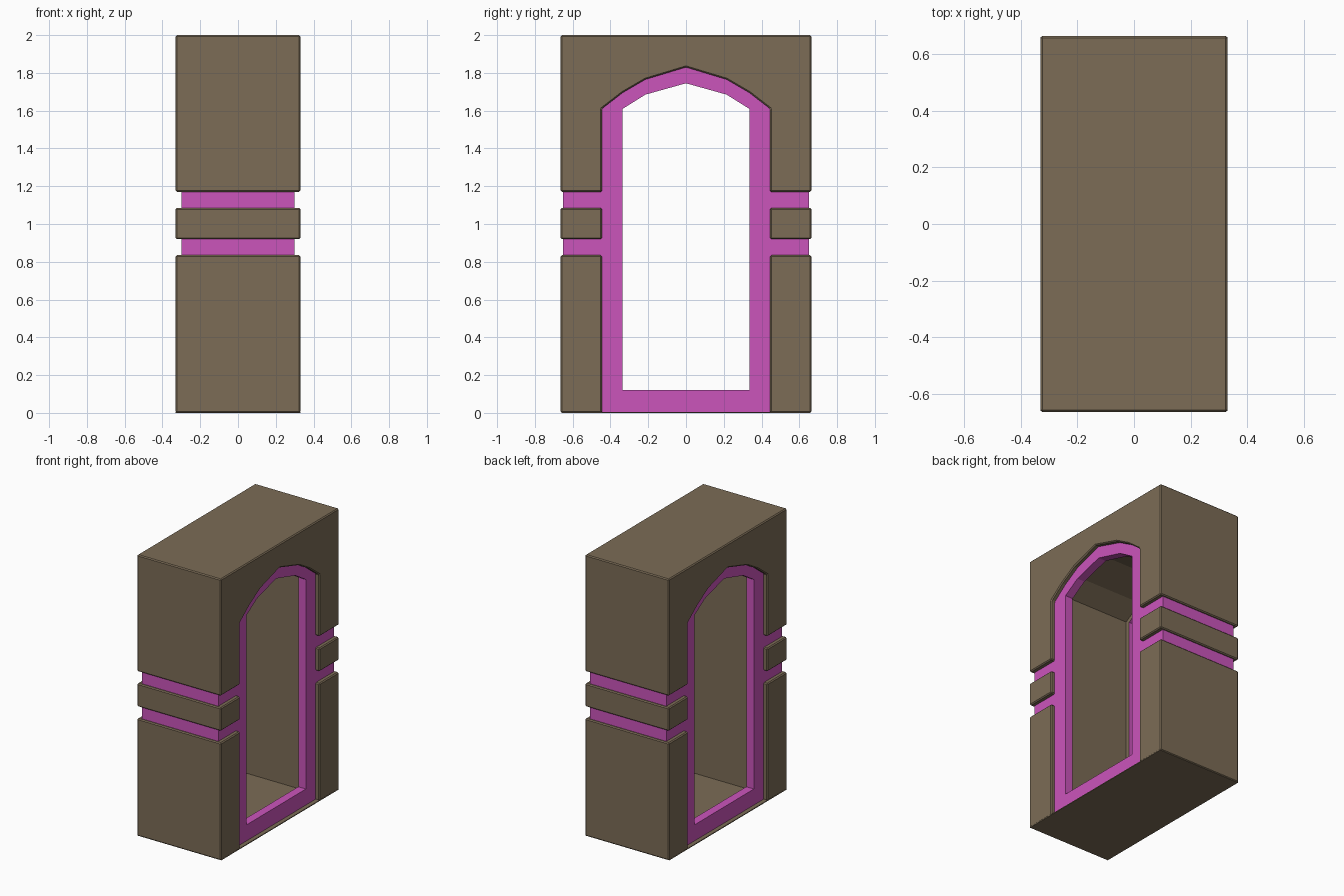
import bpy, bmesh, math

cube = bpy.data.objects.get("Cube")
if cube:
    bpy.data.objects.remove(cube, do_unlink=True)


def material(name, rgb):
    m = bpy.data.materials.new(name)
    m.use_nodes = True
    m.diffuse_color = (*rgb, 1)
    m.node_tree.nodes["Principled BSDF"].inputs["Base Color"].default_value = (*rgb, 1)
    return m


brown = material("stone_brown", (0.2, 0.15, 0.093))
pink = material("bright_pink", (0.6, 0.09, 0.5))


def finish(name, bm, mats, bevel):
    bmesh.ops.recalc_face_normals(bm, faces=bm.faces)
    mesh = bpy.data.meshes.new(name)
    bm.to_mesh(mesh)
    bm.free()
    for m in mats:
        mesh.materials.append(m)
    obj = bpy.data.objects.new(name, mesh)
    bpy.context.collection.objects.link(obj)
    if bevel:
        mod = obj.modifiers.new("soft_edges", 'BEVEL')
        mod.width = bevel
        mod.segments = 1
        mod.limit_method = 'ANGLE'
        mod.angle_limit = math.radians(40)
    return obj


def mirrored(half):
    """Complete a (y, z) outline from its +y half."""
    return half + [(-y, z) for y, z in reversed(half) if y]


def prism(name, outline, half_width, bevel=0.007):
    bm = bmesh.new()
    face = bm.faces.new([bm.verts.new((-half_width, y, z)) for y, z in outline])
    result = bmesh.ops.extrude_face_region(bm, geom=[face])
    verts = [g for g in result["geom"] if isinstance(g, bmesh.types.BMVert)]
    bmesh.ops.translate(bm, verts=verts, vec=(2 * half_width, 0, 0))
    return finish(name, bm, [brown], bevel)


def block(name, y0, y1, z0, z1, bevel=0.007):
    prism(name, [(y0, z0), (y1, z0), (y1, z1), (y0, z1)], HALF_X, bevel)


HALF_X, HALF_Y, JAMB = 0.33, 0.664, 0.445

# Pink core: closed loft with a lipped doorway and a wider brown tunnel
outer = mirrored([(0.65, 0.004), (0.65, 1.61), (0.65, 1.99), (0, 1.99)])
opening = mirrored([(0.335, 0.12), (0.335, 1.61), (0.215, 1.685), (0, 1.745)])
tunnel = mirrored([(0.365, 0.09), (0.365, 1.625), (0.23, 1.71), (0, 1.775)])
sections = [(0.3, outer), (0.3, opening), (0.24, opening), (0.24, tunnel),
            (-0.24, tunnel), (-0.24, opening), (-0.3, opening), (-0.3, outer)]
bm = bmesh.new()
rings = [[bm.verts.new((x, y, z)) for y, z in pts] for x, pts in sections]
for i, a in enumerate(rings):
    b = rings[(i + 1) % len(rings)]
    for j in range(len(a)):
        k = (j + 1) % len(a)
        face = bm.faces.new((a[j], a[k], b[k], b[j]))
        face.material_index = 1 if i in (2, 3, 4) else 0
finish("doorway_core", bm, [pink, brown], 0)

# Brown crown with the faceted arch cut from its underside
prism("arched_crown", mirrored([(HALF_Y, 2), (HALF_Y, 1.17), (JAMB, 1.17), (JAMB, 1.61),
                                (0.335, 1.695), (0.215, 1.765), (0, 1.83)]), HALF_X)

# Lower piers and middle bands on both sides of the doorway
for side, s in (("front", -1), ("back", 1)):
    y0, y1 = sorted((s * JAMB, s * HALF_Y))
    block(side + "_lower_pier", y0, y1, 0, 0.835)
    block(side + "_middle_band", y0, y1, 0.92, 1.085)

# Thin base under the whole block
block("base_plate", -HALF_Y + 0.005, HALF_Y - 0.005, 0, 0.006, 0)
